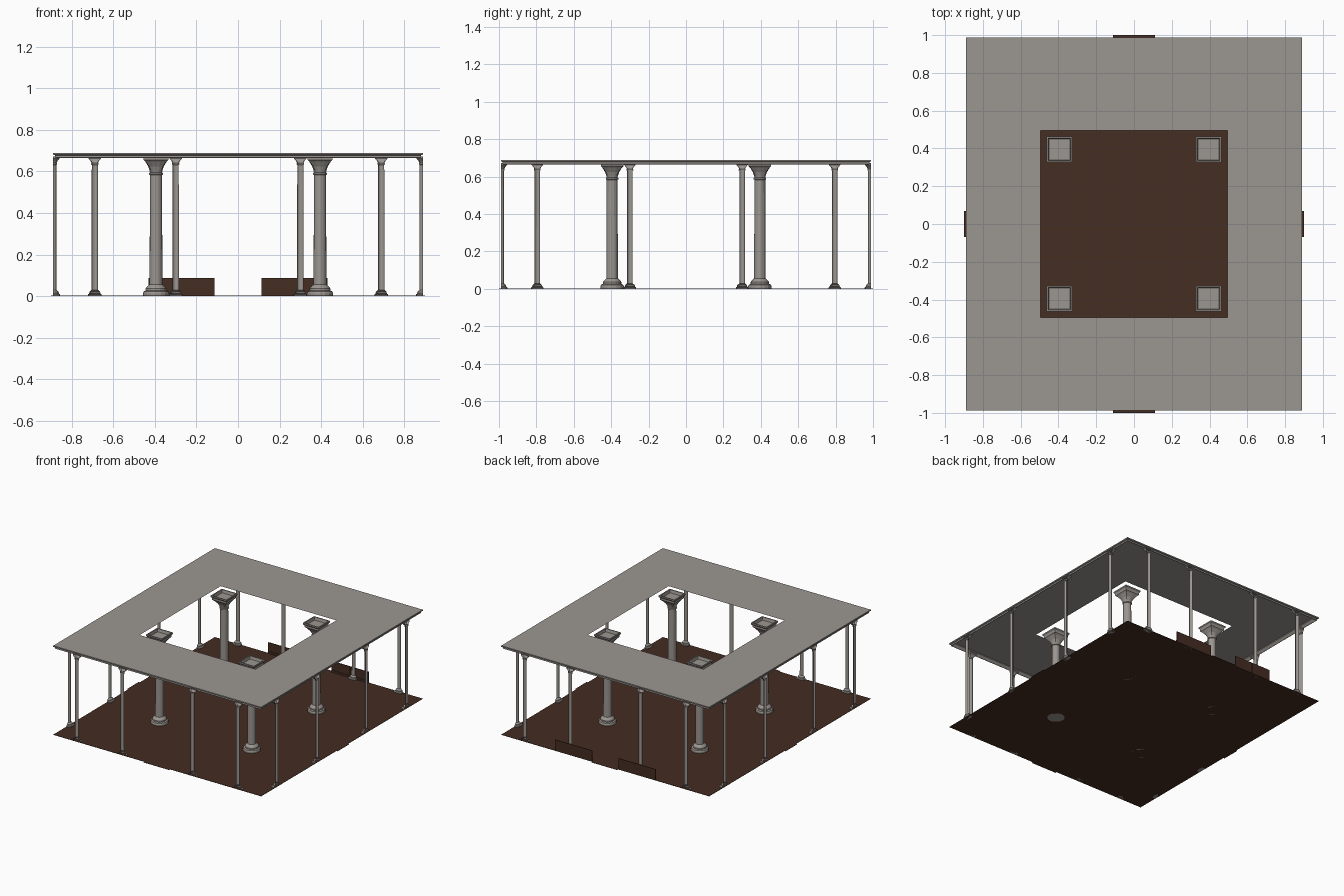
import bpy, bmesh, math

if "Cube" in bpy.data.objects:
    bpy.data.objects.remove(bpy.data.objects["Cube"])

def material(name, rgb):
    m = bpy.data.materials.new(name)
    m.diffuse_color = (*rgb, 1)
    m.use_nodes = True
    m.node_tree.nodes["Principled BSDF"].inputs["Base Color"].default_value = m.diffuse_color
    return m

STONE = material("grey stone", (0.33, 0.305, 0.28))
WOOD = material("dark brown wood", (0.058, 0.026, 0.016))

def finish(name, bm, mat, smooth=None):
    me = bpy.data.meshes.new(name)
    bm.to_mesh(me)
    bm.free()
    me.materials.append(mat)
    ob = bpy.data.objects.new(name, me)
    bpy.context.collection.objects.link(ob)
    return ob

def box(name, x0, x1, y0, y1, z0, z1, mat):
    bm = bmesh.new()
    bmesh.ops.create_cube(bm, size=1)
    for v in bm.verts:
        v.co = ((x0 + x1) / 2 + v.co.x * (x1 - x0),
                (y0 + y1) / 2 + v.co.y * (y1 - y0),
                (z0 + z1) / 2 + v.co.z * (z1 - z0))
    return finish(name, bm, mat)

def column(name, profile, x, y, facing=None, n=16):
    """Loft (radius, z, squareness) rings; facing gives a half column."""
    half = facing is not None
    bm = bmesh.new()
    rings = []
    count = n // 2 + 1 if half else n
    for r, z, sq in profile:
        ring = []
        for i in range(count):
            a = 2 * math.pi * i / n - (math.pi / 2 if half else 0)
            c, s = math.cos(a), math.sin(a)
            k = r * ((1 - sq) + sq / max(abs(c), abs(s)))
            px, py = c * k, s * k
            if half:
                cf, sf = math.cos(facing), math.sin(facing)
                px, py = px * cf - py * sf, px * sf + py * cf
            ring.append(bm.verts.new((x + px, y + py, z)))
        rings.append(ring)
    for a, b in zip(rings, rings[1:]):
        for i in range(count - 1 if half else count):
            j = (i + 1) % count
            bm.faces.new((a[i], a[j], b[j], b[i]))
    bm.faces.new(rings[0][::-1])
    bm.faces.new(rings[-1])
    return finish(name, bm, STONE)

# Floor with thin threshold tabs at the four doorways
W, D, H = 0.89, 0.988, 0.69
box("floor", -W, W, -D, D, 0, 0.002, WOOD)
for s in (-1, 1):
    box("threshold_long", -0.11, 0.11, *sorted((s * D, s * 1.0)), 0, 0.002, WOOD)
    box("threshold_side", *sorted((s * W, s * 0.9)), -0.07, 0.07, 0, 0.002, WOOD)

# Ceiling sheet with a square opening
bm = bmesh.new()
outer = [bm.verts.new((sx * W, sy * D, H)) for sx, sy in ((-1, -1), (1, -1), (1, 1), (-1, 1))]
inner = [bm.verts.new((sx * 0.495, sy * 0.495, H)) for sx, sy in ((-1, -1), (1, -1), (1, 1), (-1, 1))]
for i in range(4):
    j = (i + 1) % 4
    bm.faces.new((outer[i], outer[j], inner[j], inner[i]))
finish("ceiling", bm, STONE)

# Cornice moulding around the outer edge: (inset, z)
bm = bmesh.new()
prof = [(0, H), (0, 0.681), (0.008, 0.678), (0.008, 0.667), (0.012, 0.666), (0.028, 0.683), (0.028, H)]
loops = [[bm.verts.new((sx * (W - d), sy * (D - d), z))
          for sx, sy in ((-1, -1), (1, -1), (1, 1), (-1, 1))] for d, z in prof]
for a, b in zip(loops, loops[1:]):
    for i in range(4):
        j = (i + 1) % 4
        bm.faces.new((a[j], a[i], b[i], b[j]))
finish("cornice", bm, STONE)

# Four large columns: moulded base, shaft, flared square capital, recessed top
big = [(0.062, 0, 0), (0.063, 0.012, 0), (0.06, 0.022, 0), (0.05, 0.026, 0), (0.05, 0.036, 0),
       (0.044, 0.044, 0), (0.036, 0.052, 0), (0.031, 0.056, 0), (0.029, 0.583, 0), (0.034, 0.586, 0),
       (0.034, 0.592, 0), (0.029, 0.595, 0), (0.031, 0.605, 0.2), (0.038, 0.625, 0.5),
       (0.052, 0.648, 0.9), (0.06, 0.656, 1), (0.061, 0.67, 1), (0.068, 0.68, 1), (0.068, H, 1),
       (0.06, H, 1), (0.055, 0.668, 1)]
for sx in (-1, 1):
    for sy in (-1, 1):
        column("large_column", big, sx * 0.395, sy * 0.395)

# Slim half columns standing against the outer boundary
slim = [(0.033, 0, 0.6), (0.033, 0.008, 0.6), (0.027, 0.012, 0), (0.026, 0.02, 0), (0.018, 0.027, 0),
        (0.015, 0.03, 0), (0.0145, 0.632, 0), (0.018, 0.634, 0), (0.018, 0.638, 0),
        (0.016, 0.641, 0), (0.02, 0.65, 0.5), (0.03, 0.662, 1), (0.031, 0.672, 1)]
for s in (-1, 1):
    for x in (-0.69, -0.3, 0.3, 0.69):
        column("half_column_long", slim, x, s * D, -s * math.pi / 2)
    for y in (-0.795, -0.3, 0.3, 0.795):
        column("half_column_side", slim, s * W, y, math.pi if s > 0 else 0)

# Low wooden panels beside the rear doorway, two boards and a skirting each
for s in (-1, 1):
    for a, b in ((0.113, 0.271), (0.273, 0.43)):
        box("rear_panel", *sorted((s * a, s * b)), D - 0.005, D, 0, 0.086, WOOD)
    box("rear_skirting", *sorted((s * 0.113, s * 0.43)), D - 0.009, D - 0.005, 0, 0.018, WOOD)
